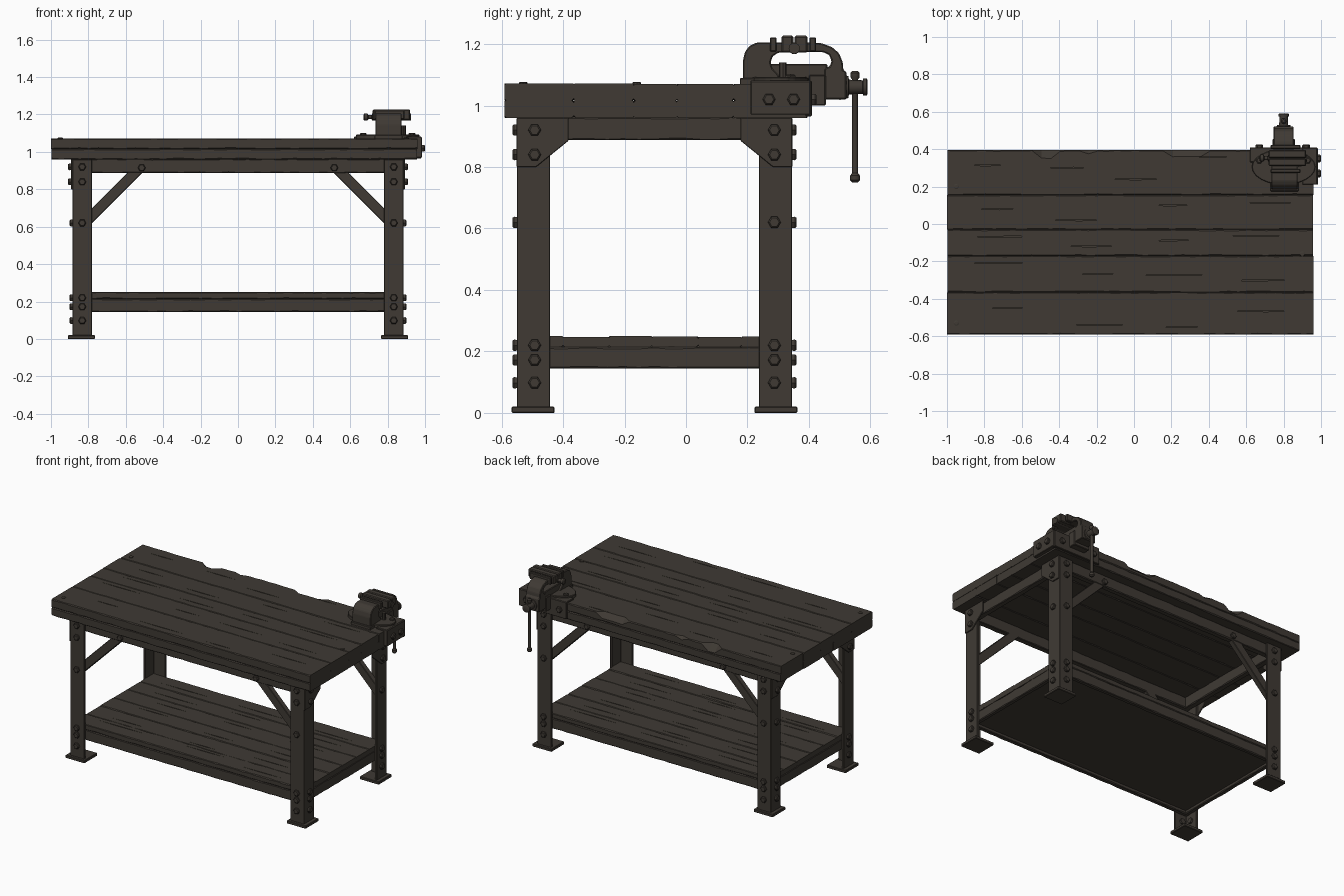
import bpy, bmesh, math, random
from mathutils import Vector

if "Cube" in bpy.data.objects:
    bpy.data.objects.remove(bpy.data.objects["Cube"])

random.seed(4)
mat = bpy.data.materials.new("dark_grey_brown")
mat.diffuse_color = (0.05, 0.042, 0.034, 1)
mat.use_nodes = True
mat.node_tree.nodes["Principled BSDF"].inputs["Base Color"].default_value = mat.diffuse_color
AX = {'x': (1, 2, 0), 'y': (0, 2, 1), 'z': (0, 1, 2)}


def finish(name, bm, smooth=False):
    bmesh.ops.recalc_face_normals(bm, faces=bm.faces)
    me = bpy.data.meshes.new(name)
    bm.to_mesh(me)
    bm.free()
    ob = bpy.data.objects.new(name, me)
    bpy.context.collection.objects.link(ob)
    me.materials.append(mat)
    if smooth:
        bpy.ops.object.select_all(action='DESELECT')
        ob.select_set(True)
        bpy.context.view_layer.objects.active = ob
        bpy.ops.object.shade_smooth_by_angle(angle=math.radians(35))
    return ob


def place(axis, u, v, t):
    co = [0, 0, 0]
    for k, val in zip(AX[axis], (u, v, t)):
        co[k] = val
    return Vector(co)


def loft(name, axis, rings, bevel=0, smooth=False):
    # rings: list of (t, [(u, v), ...]) sections joined along the axis
    bm = bmesh.new()
    rows = [[bm.verts.new(place(axis, u, v, t)) for u, v in pts] for t, pts in rings]
    n = len(rows[0])
    for a, b in zip(rows, rows[1:]):
        for i in range(n):
            j = (i + 1) % n
            bm.faces.new((a[i], a[j], b[j], b[i]))
    bm.faces.new(rows[0])
    bm.faces.new(rows[-1])
    bmesh.ops.recalc_face_normals(bm, faces=bm.faces)
    if bevel:
        bmesh.ops.bevel(bm, geom=list(bm.edges), offset=bevel, segments=1, affect='EDGES')
    return finish(name, bm, smooth)


def prism(name, axis, pts, a, b, bevel=0.003):
    return loft(name, axis, [(a, pts), (b, pts)], bevel)


def box(name, x, y, z, bevel=0.003):
    return prism(name, 'z', [(x[0], y[0]), (x[1], y[0]), (x[1], y[1]), (x[0], y[1])], *z, bevel)


def circle(u, v, r, n):
    return [(u + r * math.cos(2 * math.pi * i / n), v + r * math.sin(2 * math.pi * i / n)) for i in range(n)]


def lathe(name, axis, u, v, steps, n=16):
    # steps: (position, radius) along the axis
    return loft(name, axis, [(t, circle(u, v, r, n)) for t, r in steps], smooth=n > 8)


def bolt(axis, u, v, t, d, r=0.021):
    # hexagonal head on the outside, nut on the inside
    lathe("bolt", axis, u, v, [(t - d * 0.028, r * .9), (t + d * 0.010, r), (t + d * 0.015, r * .75)], 6)


def board(name, axis, a, b, u, z, chips=()):
    # rough sawn board with uneven worn edges; chips: (position, half width, depth)
    n = max(4, int((b - a) / 0.05))
    rings = []
    for i in range(n + 1):
        t = a + (b - a) * i / n
        c = [random.uniform(0.002, 0.007) for _ in range(4)]
        for p, w, d in chips:
            if abs(t - p) < w:
                c[2] = d * random.uniform(.85, 1.1)
        (u0, u1), (z0, z1) = u, z
        rings.append((t, [(u0 + c[0], z0), (u1 - c[1], z0), (u1, z0 + c[1]), (u1, z1 - c[2]),
                          (u1 - c[2], z1), (u0 + c[3], z1), (u0, z1 - c[3]), (u0, z0 + c[0])]))
    return loft(name, axis, rings)


def crack(ob, x, y, z, count):
    # long shallow splits along the grain, cut into the top of a board
    bm = bmesh.new()
    for k in range(count):
        w = (x[1] - x[0]) / count
        cx = x[0] + w * (k + random.uniform(.4, .6))
        cy = random.uniform(y[0] + .03, y[1] - .03)
        l = w * random.uniform(.2, .38)
        pts = [(cx - l, cy), (cx, cy - .003), (cx + l, cy + .002), (cx + .02, cy + .003)]
        lo, hi = [[bm.verts.new((px, py, h)) for px, py in pts] for h in (z - .01, z + .02)]
        bm.faces.new(lo)
        bm.faces.new(hi)
        for i in range(4):
            bm.faces.new((lo[i], lo[(i + 1) % 4], hi[(i + 1) % 4], hi[i]))
    cut = finish("crack_cutter", bm)
    cut.hide_render = True
    m = ob.modifiers.new("cracks", 'BOOLEAN')
    m.operation, m.object, m.solver = 'DIFFERENCE', cut, 'EXACT'
    bpy.context.view_layer.objects.active = ob
    bpy.ops.object.modifier_apply(modifier=m.name)
    bpy.data.objects.remove(cut)


# table top: two layers of planks, the back one chipped
edges = [-.591, -.365, -.17, -.03, .155, .395]
for y0, y1 in zip(edges, edges[1:]):
    back = y1 > .3
    chips = [(-.46, .06, .045), (-.24, .04, .02), (.28, .09, .035)] if back else []
    x0, x1 = -1 + random.uniform(0, .005), .96 - random.uniform(0, .005)
    top = board("top_plank", 'x', x0, x1, (y0, y1), (1.016, 1.072 + random.uniform(-.002, .003)), chips)
    crack(top, (-.95, .6 if back else .93), (y0, y1), 1.072, 4)
    board("top_under_plank", 'x', x0 + .002, x1 - .002, (y0, y1), (.96, 1.016))
for x, y in ((-.95, .2), (-.95, -.53), (.9, -.16)):
    lathe("nail_head", 'z', x, y, [(1.06, .014), (1.075, .014), (1.077, .009)], 8)

# legs, feet, gussets, braces and bolts, mirrored to four corners
YC = -.1025
for sx in (-1, 1):
    for sy in (-1, 1):
        X = lambda v: sx * v
        Y = lambda v: YC + sy * v
        prism("angle_iron_leg", 'z', [(X(.885), Y(.4475)), (X(.78), Y(.4475)), (X(.78), Y(.432)),
              (X(.869), Y(.432)), (X(.869), Y(.34)), (X(.885), Y(.34))], .015, .96, .002)
        box("foot_plate", sorted((X(.765), X(.91))), sorted((Y(.325), Y(.465))), (0, .02))
        prism("corner_gusset", 'x', [(Y(.4485), .96), (Y(.28), .96), (Y(.28), .885),
              (Y(.385), .80), (Y(.4485), .80)], *sorted((X(.884), X(.893))), .002)
        prism("diagonal_brace", 'y', [(X(.86), .56), (X(.84), .56), (X(.47), .93), (X(.49), .95),
              (X(.53), .95), (X(.86), .62)], *sorted((Y(.429), Y(.392))))
        for z in (.92, .84, .62, .22, .172, .098):
            bolt('y', X(.833), z, Y(.4475), sy)
            if z != .62 or sy > 0:
                bolt('x', Y(.39), z, X(.893 if z > .8 else .885), sx)
        bolt('y', X(.515), .915, Y(.432), sy)

# aprons under the top and rails around the shelf
for z, n, w in (((.887, .962), "apron", .04), ((.145, .214), "shelf_rail", .03)):
    for s in (-1, 1):
        board("long_" + n, 'x', -.866, .866, sorted((YC + s * .432, YC + s * (.432 - w))), z)
        board("side_" + n, 'y', YC - .41, YC + .41, sorted((s * .868, s * (.868 - w))), z)

# lower shelf planks over a backing panel
box("shelf_panel", (-.845, .845), (YC - .41, YC + .41), (.165, .222), 0)
sh = [-.534, -.40, -.25, -.11, .04, .18, .329]
for y0, y1 in zip(sh, sh[1:]):
    p = board("shelf_plank", 'x', -.867, .867, (y0, y1), (.214, .249 + random.uniform(-.003, .002)))
    crack(p, (-.8, .8), (y0, y1), .249, 3)

# vise mounting bracket wrapped over the back right corner
box("bracket_top_side", (.90, .98), (.21, .407), (1.066, 1.082))
box("bracket_top_back", (.62, .98), (.33, .407), (1.066, 1.081))
box("bracket_side", (.955, .983), (.21, .405), (.97, 1.08))
box("bracket_back", (.62, .98), (.388, .41), (.965, 1.08))
for y in (.27, .35):
    bolt('x', y, 1.02, .984, 1)
for x in (.67, .92):
    bolt('y', x, 1.02, .41, 1)

# vise swivel base and its bolts
oval = [(.80 + .17 * math.cos(a * math.pi / 12), .305 + .095 * math.sin(a * math.pi / 12)) for a in range(24)]
prism("vise_base", 'z', oval, 1.066, 1.092)
box("vise_base_foot", (.73, .88), (.175, .30), (1.066, 1.09))
for x in (.67, .93):
    lathe("base_bolt", 'z', x, .34, [(1.085, .018), (1.098, .018), (1.102, .012)], 6)
lathe("base_stud", 'z', .885, .315, [(1.08, .012), (1.14, .012)], 8)

# vise body
box("vise_slide", (.75, .85), (.23, .46), (1.085, 1.135), .004)
box("vise_lower_block", (.74, .86), (.40, .455), (1.0, 1.10), .004)
prism("fixed_jaw", 'x', [(.185, 1.085), (.185, 1.145), (.192, 1.175), (.207, 1.194), (.23, 1.205),
      (.335, 1.205), (.335, 1.174), (.30, 1.172), (.282, 1.16), (.275, 1.14), (.282, 1.12), (.31, 1.09)],
      .735, .875, .004)
prism("moving_jaw", 'x', [(.365, 1.206), (.44, 1.203), (.475, 1.19), (.498, 1.17), (.51, 1.14),
      (.512, 1.115), (.522, 1.11), (.522, 1.02), (.45, 1.02), (.45, 1.12), (.468, 1.128), (.474, 1.145),
      (.465, 1.165), (.445, 1.174), (.365, 1.174)], .747, .853, .004)
for y in ((.31, .349), (.353, .395)):
    box("jaw_plate", (.72, .92), y, (1.172, 1.227), .005)
for y in (.284, .412):
    box("jaw_rib", (.73, .89), (y - .011, y + .011), (1.175, 1.222), .004)
lathe("jaw_rod", 'x', .352, 1.186, [(.67, .012), (.675, .019), (.692, .019), (.697, .011),
      (.715, .011), (.716, .018), (.925, .018)])

# vise screw and hanging handle
lathe("vise_screw", 'y', .80, 1.06, [(.50, .042), (.528, .036), (.53, .024), (.575, .022),
      (.576, .028), (.588, .028), (.591, .022)])
lathe("vise_handle", 'z', .80, .55, [(.75, .009), (.757, .016), (.772, .016), (.78, .01),
      (1.085, .01), (1.092, .015), (1.106, .015), (1.113, .008)], 12)
